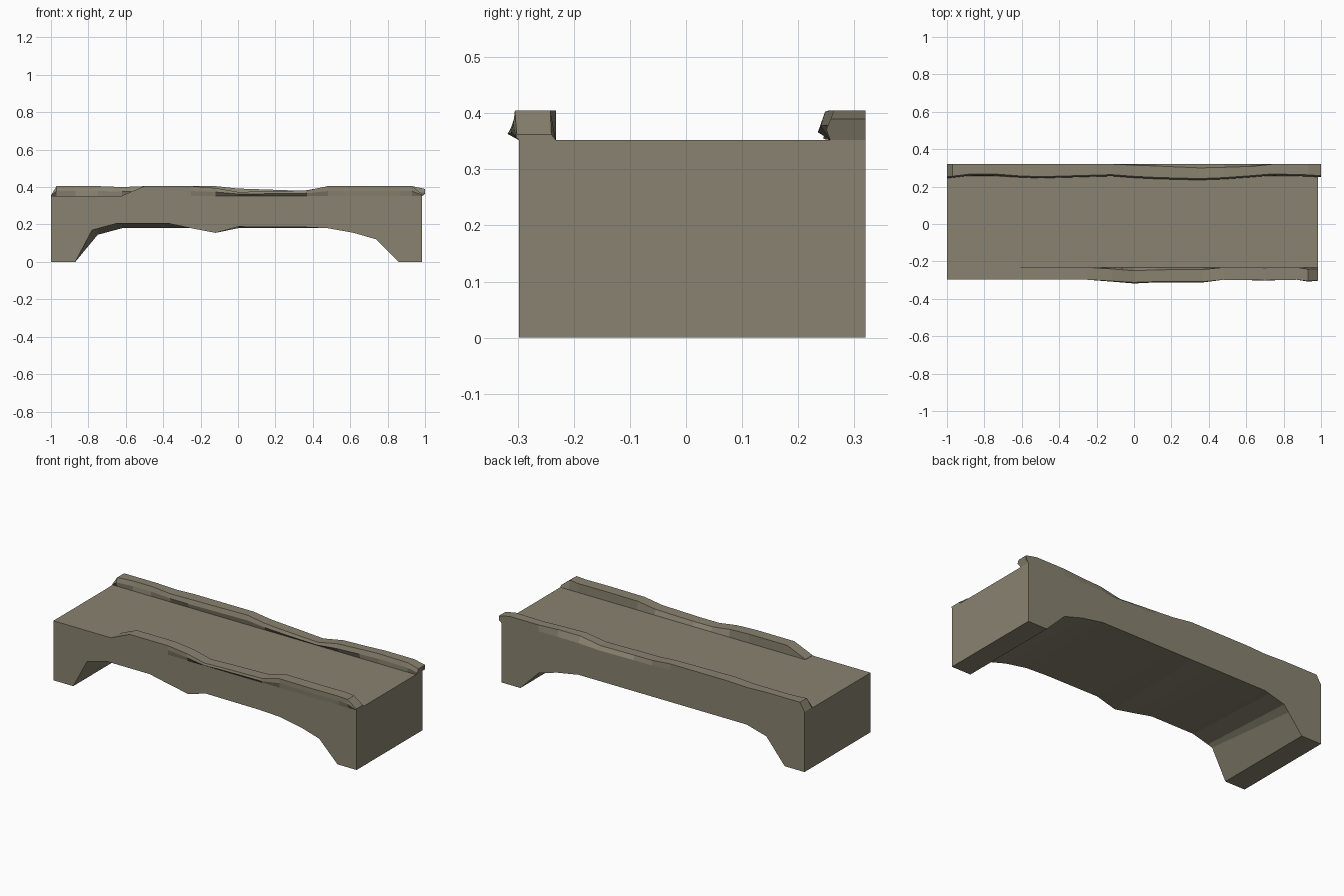
import bpy
import bmesh

cube = bpy.data.objects.get("Cube")
if cube:
    bpy.data.objects.remove(cube, do_unlink=True)

DECK = 0.352      # height of the walkway
FRONT = -0.298    # front side face
BACK = 0.32       # back side face
END = 0.985       # far end of the span


def make_stone():
    material = bpy.data.materials.new("weathered stone")
    material.use_nodes = True
    color = (0.25, 0.225, 0.16, 1)
    material.diffuse_color = color
    shader = next(n for n in material.node_tree.nodes if n.type == "BSDF_PRINCIPLED")
    shader.inputs["Base Color"].default_value = color
    shader.inputs["Roughness"].default_value = 0.9
    return material


stone = make_stone()


def loft(name, rings):
    """Join equal cross-sections into one closed, flat-shaded solid."""
    bm = bmesh.new()
    loops = [[bm.verts.new(point) for point in ring] for ring in rings]
    for first, second in zip(loops, loops[1:]):
        for i in range(len(first)):
            j = (i + 1) % len(first)
            bm.faces.new((first[i], first[j], second[j], second[i]))
    bm.faces.new(loops[0])
    bm.faces.new(loops[-1])
    bmesh.ops.remove_doubles(bm, verts=bm.verts, dist=0.0005)
    bmesh.ops.recalc_face_normals(bm, faces=bm.faces)
    mesh = bpy.data.meshes.new(name)
    bm.to_mesh(mesh)
    bm.free()
    mesh.materials.append(stone)
    obj = bpy.data.objects.new(name, mesh)
    bpy.context.collection.objects.link(obj)
    return obj


def sample(profile, x):
    """Height of a polyline profile at x."""
    for (xa, za), (xb, zb) in zip(profile, profile[1:]):
        if xa <= x <= xb:
            return za + (zb - za) * (x - xa) / (xb - xa)
    return profile[-1][1]


# Arched body: the underside is chipped along the front and regular at the back
front_arch = [(-1, 0), (-.87, 0), (-.78, .17), (-.65, .205), (-.37, .205),
              (-.25, .18), (-.12, .155), (0, .188), (.35, .186), (.48, .18),
              (.62, .155), (.74, .12), (.86, 0), (END, 0)]
back_arch = [(-1, 0), (-.87, 0), (-.75, .145), (-.62, .18), (.48, .18),
             (.62, .155), (.74, .12), (.86, 0), (END, 0)]
stations = sorted({x for x, z in front_arch + back_arch})
loft("bridge_body", [
    [(x, FRONT, sample(front_arch, x)), (x, BACK, sample(back_arch, x)),
     (x, BACK, DECK), (x, FRONT, DECK)] for x in stations])

# Front parapet: x, outer bulge, inner top edge, top height
front_rail = [(-.62, 0, -.232, .354), (-.5, 0, -.232, .405), (-.25, 0, -.232, .405),
              (-.12, .01, -.24, .395), (0, .02, -.25, .374), (.12, .014, -.245, .376),
              (.37, .014, -.243, .382), (.48, 0, -.232, .405), (.7, .004, -.234, .405),
              (.87, 0, -.232, .405), (.93, .01, -.242, .405), (END, .005, -.24, .362)]
loft("front_parapet", [
    [(x, -.232, DECK), (x, FRONT, DECK),
     (x, FRONT - bulge, (DECK + top) / 2),
     (x, FRONT - bulge * .7, top), (x, inner, top)]
    for x, bulge, inner, top in front_rail])

# Back parapet: x, inner edge, outer chamfer, top height
back_rail = [(-1, .245, 0, .356), (-.97, .248, 0, .405), (-.87, .26, 0, .405),
             (-.75, .26, 0, .405), (-.62, .25, 0, .4), (-.5, .245, 0, .405),
             (-.12, .256, 0, .405), (0, .247, .005, .392), (.12, .241, .01, .388),
             (.35, .235, .02, .38), (.48, .24, .017, .403), (.62, .25, .012, .405),
             (.74, .26, 0, .405), (.93, .255, 0, .405), (1, .25, 0, .39)]
loft("back_parapet", [
    [(min(x, END), .257, DECK), (x, inner, (DECK + top) / 2),
     (x, inner + .008, top), (x, BACK - chamfer, top),
     (x, BACK, DECK + (top - DECK) * .3), (min(x, END), BACK, DECK)]
    for x, inner, chamfer, top in back_rail])
